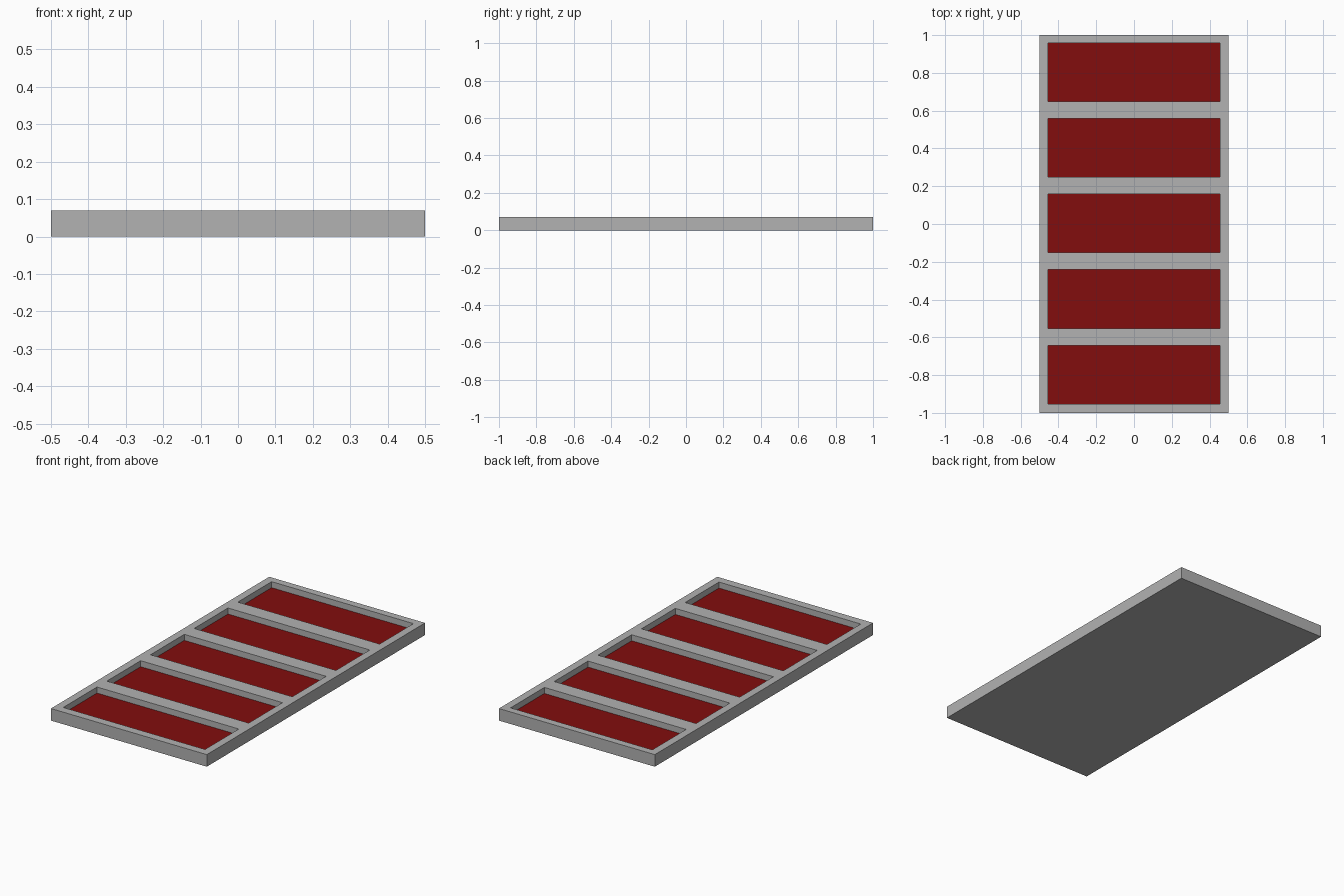
import bpy, bmesh
from mathutils import Matrix, Vector

if "Cube" in bpy.data.objects:
    bpy.data.objects.remove(bpy.data.objects["Cube"])


def material(name, rgb):
    mat = bpy.data.materials.new(name)
    mat.use_nodes = True
    mat.diffuse_color = (*rgb, 1)
    mat.node_tree.nodes["Principled BSDF"].inputs["Base Color"].default_value = (*rgb, 1)
    return mat


WIDTH, LENGTH, HEIGHT = 1.0, 2.0, 0.07
POCKET_X, POCKET_Y, DEPTH = 0.455, 0.155, 0.035
centres = [0.4 * i + 0.003 for i in range(-2, 3)]

# Solid slab
bm = bmesh.new()
bmesh.ops.create_cube(bm, size=1, matrix=Matrix.Translation((0, 0, HEIGHT / 2))
                      @ Matrix.Diagonal((WIDTH, LENGTH, HEIGHT, 1)))


# Score the top face along the pocket borders
def score(co, normal):
    top = [f for f in bm.faces if f.normal.z > 0.9]
    edges = {e for f in top for e in f.edges}
    verts = {v for f in top for v in f.verts}
    bmesh.ops.bisect_plane(bm, geom=top + list(edges) + list(verts),
                           plane_co=co, plane_no=normal)
    bm.normal_update()


for side in (-1, 1):
    score(Vector((side * POCKET_X, 0, 0)), Vector((1, 0, 0)))
    for c in centres:
        score(Vector((0, c + side * POCKET_Y, 0)), Vector((0, 1, 0)))


# Sink the five pockets and colour their floors
def in_pocket(face):
    p = face.calc_center_median()
    return (face.normal.z > 0.9 and abs(p.x) < POCKET_X
            and any(abs(p.y - c) < POCKET_Y for c in centres))


pockets = [f for f in bm.faces if in_pocket(f)]
floors = bmesh.ops.extrude_discrete_faces(bm, faces=pockets)["faces"]
for floor in floors:
    floor.material_index = 1
    border = list(floor.verts)
    rim = [v.co.copy() for v in border]
    bmesh.ops.translate(bm, verts=border, vec=(0, 0, -DEPTH))
    # Pocket walls
    for i in range(len(rim)):
        j = (i + 1) % len(rim)
        bm.faces.new([bm.verts.new(rim[i]), bm.verts.new(rim[j]), border[j], border[i]])
bmesh.ops.remove_doubles(bm, verts=bm.verts, dist=0.0005)
bmesh.ops.recalc_face_normals(bm, faces=bm.faces)

mesh = bpy.data.meshes.new("panel_frame")
bm.to_mesh(mesh)
bm.free()
mesh.materials.append(material("light grey", (0.445, 0.445, 0.445)))
mesh.materials.append(material("dark red", (0.223, 0.004, 0.004)))
frame = bpy.data.objects.new("panel_frame", mesh)
bpy.context.collection.objects.link(frame)
